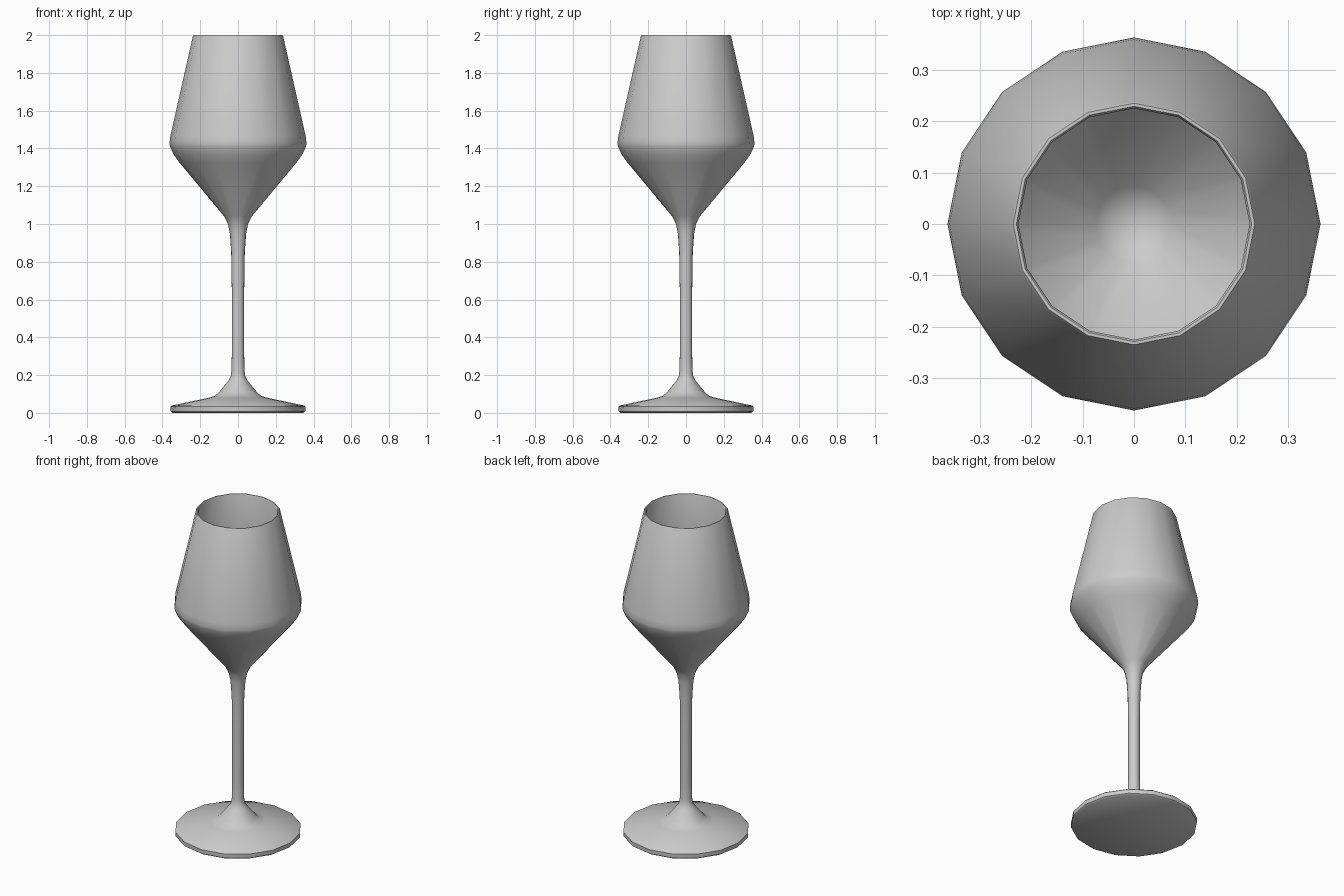
import bpy, bmesh, math

if "Cube" in bpy.data.objects:
    bpy.data.objects.remove(bpy.data.objects["Cube"])

SIDES = 16


def lathe(name, profile):
    """Revolve (radius, height) points around z; radius 0 becomes a pole."""
    bm = bmesh.new()
    verts = [bm.verts.new((r, 0, z)) for r, z in profile]
    edges = [bm.edges.new(pair) for pair in zip(verts, verts[1:])]
    bmesh.ops.spin(bm, geom=verts + edges, cent=(0, 0, 0), axis=(0, 0, 1),
                   angle=math.tau, steps=SIDES)
    bmesh.ops.remove_doubles(bm, verts=bm.verts, dist=0.0005)
    bmesh.ops.recalc_face_normals(bm, faces=bm.faces)
    mesh = bpy.data.meshes.new(name)
    bm.to_mesh(mesh)
    bm.free()
    obj = bpy.data.objects.new(name, mesh)
    bpy.context.collection.objects.link(obj)
    bpy.context.view_layer.objects.active = obj
    obj.select_set(True)
    bpy.ops.object.shade_smooth_by_angle(angle=math.radians(50))
    obj.select_set(False)
    return obj


# Foot disc rising into the stem
foot = [(0, 0.0), (0.345, 0.0), (0.356, 0.008), (0.357, 0.033), (0.35, 0.039),
        (0.16, 0.079), (0.122, 0.09), (0.10, 0.11), (0.05, 0.172), (0.039, 0.192)]

# Slim stem flaring into the bowl
stem = [(0.035, 0.22), (0.033, 0.30), (0.033, 0.66), (0.036, 0.85),
        (0.043, 0.95), (0.053, 1.0), (0.073, 1.04)]

# Outer bowl wall
bowl = [(0.31, 1.325), (0.342, 1.37), (0.36, 1.41), (0.363, 1.425), (0.359, 1.462),
        (0.239, 1.994)]

# Rounded rim
rim = [(0.235, 2.0), (0.229, 2.0), (0.225, 1.994)]

# Inner bowl wall down to its centre
inside = [(0.345, 1.46), (0.349, 1.427), (0.33, 1.38), (0.30, 1.337),
          (0.075, 1.066), (0.04, 1.045), (0, 1.038)]

lathe("wine_glass", foot + stem + bowl + rim + inside)
